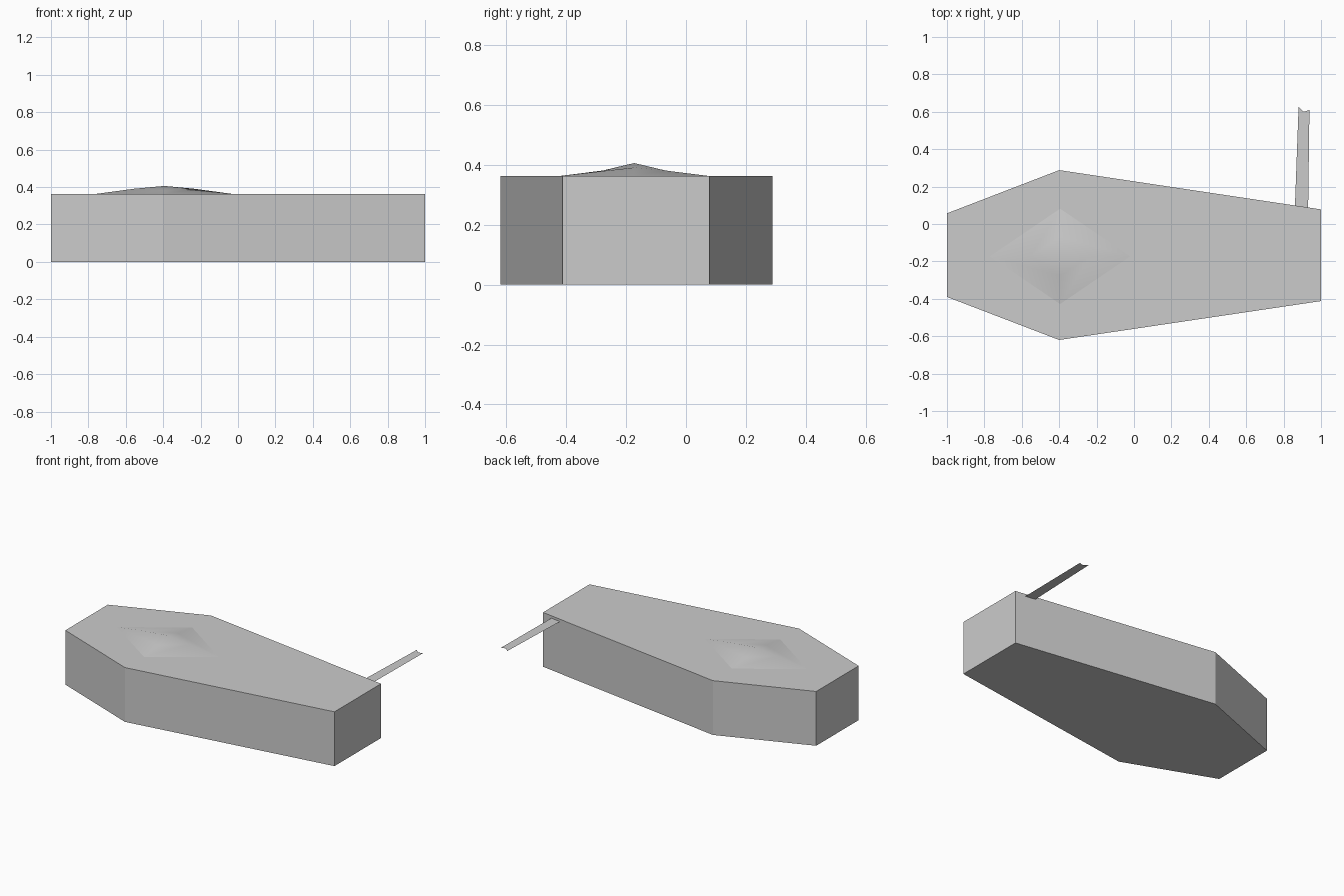
import bpy

if "Cube" in bpy.data.objects:
    bpy.data.objects.remove(bpy.data.objects["Cube"])

def add_mesh(name, verts, faces, smooth=False):
    mesh = bpy.data.meshes.new(name)
    mesh.from_pydata(verts, [], faces)
    mesh.update()
    for p in mesh.polygons:
        p.use_smooth = smooth
    obj = bpy.data.objects.new(name, mesh)
    bpy.context.collection.objects.link(obj)
    return obj

TOP = 0.362

# Six-sided box, wide at the shoulders
outline = [(-1, -0.39), (-0.4, -0.62), (1, -0.412),
           (1, 0.078), (-0.4, 0.288), (-1, 0.057)]
n = len(outline)
verts = [(x, y, z) for z in (0, TOP) for x, y in outline]
sides = [(i, (i + 1) % n, (i + 1) % n + n, i + n) for i in range(n)]
add_mesh("box_body", verts, sides + [tuple(reversed(range(n))), tuple(range(n, 2 * n))])

# Smooth diamond mound on the lid: outer ring, middle ring, apex
cx, cy = -0.395, -0.173
def ring(rx, ry, zx, zy):
    return [(cx + rx, cy, zx), (cx, cy + ry, zy), (cx - rx, cy, zx), (cx, cy - ry, zy)]
verts = ring(0.375, 0.255, TOP, TOP) + ring(0.16, 0.105, 0.391, 0.381) + [(cx, cy, 0.406)]
faces = []
for i in range(4):
    j = (i + 1) % 4
    faces += [(i, j, j + 4), (i, j + 4, i + 4), (i + 4, j + 4, 8)]
add_mesh("lid_diamond", verts, faces, smooth=True)

# Flat ribbon with a notched end, trailing from under the lid
ribbon = [(0.86, 0.08), (0.931, 0.08), (0.938, 0.61), (0.907, 0.6), (0.88, 0.626)]
add_mesh("ribbon", [(x, y, 0.346) for x, y in ribbon], [(0, 1, 2, 3, 4)])
